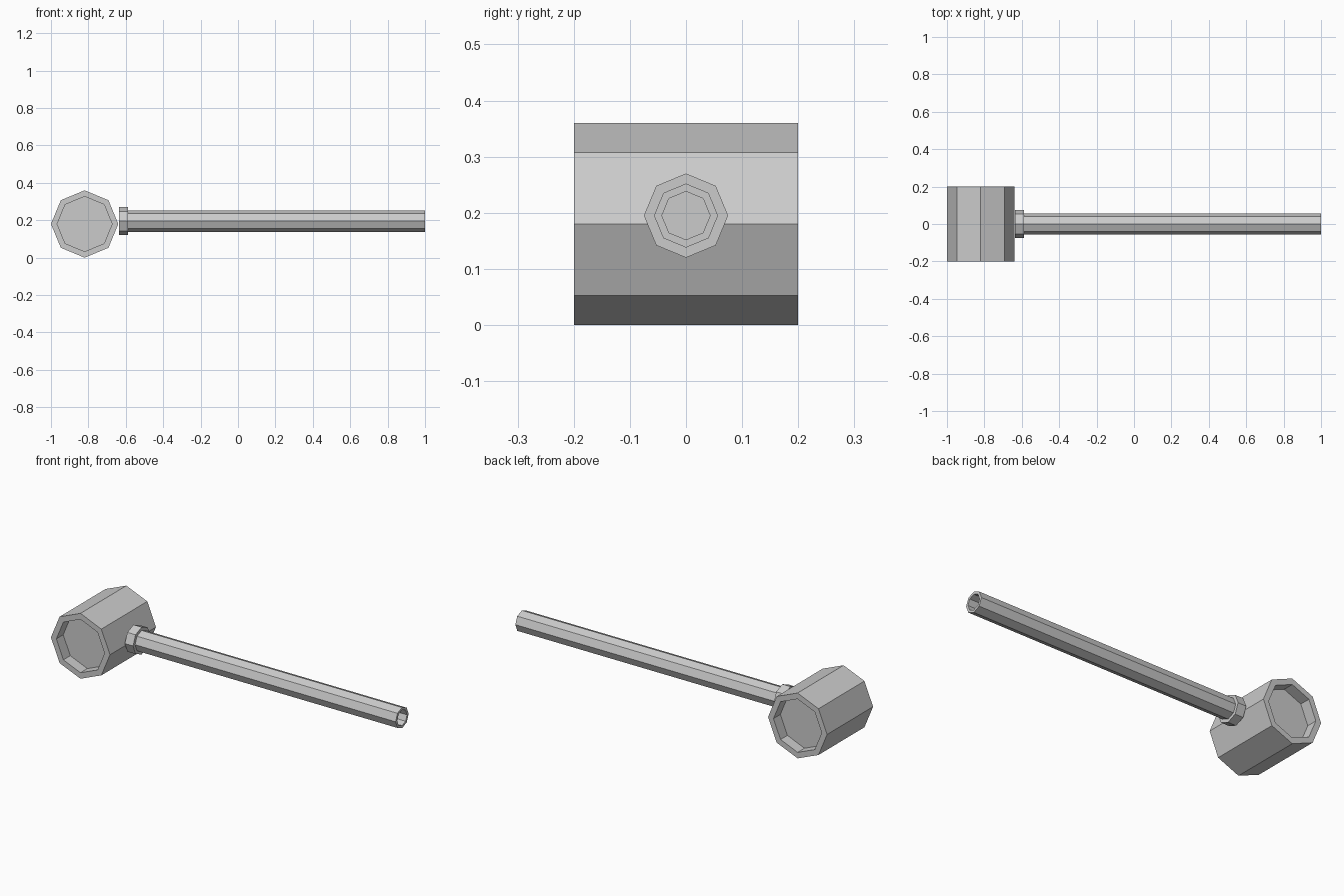
import bpy, bmesh, math
from mathutils import Vector

if "Cube" in bpy.data.objects:
    bpy.data.objects.remove(bpy.data.objects["Cube"])


def lathe(name, axis, origin, profile):
    """Eight-sided solid: rings of (position along axis, radius), capped at both ends."""
    bm = bmesh.new()
    rings = []
    for t, r in profile:
        ring = []
        for i in range(8):
            a = i * math.pi / 4
            u, v = r * math.cos(a), r * math.sin(a)
            p = (t, u, v) if axis == 'X' else (u, t, v)
            ring.append(bm.verts.new(Vector(origin) + Vector(p)))
        rings.append(ring)
    for a, b in zip(rings, rings[1:]):
        for i in range(8):
            j = (i + 1) % 8
            bm.faces.new((a[i], a[j], b[j], b[i]))
    bm.faces.new(rings[0])
    bm.faces.new(rings[-1])
    bmesh.ops.recalc_face_normals(bm, faces=bm.faces)
    me = bpy.data.meshes.new(name)
    bm.to_mesh(me)
    bm.free()
    ob = bpy.data.objects.new(name, me)
    bpy.context.collection.objects.link(ob)
    return ob


# Mallet head with a recessed face at each end
lathe("mallet_head", 'Y', (-0.82, 0, 0.18),
      [(-0.14, 0.147), (-0.2, 0.147), (-0.2, 0.18), (0.2, 0.18), (0.2, 0.147), (0.14, 0.147)])

# Collar where the handle meets the head
lathe("collar", 'X', (0, 0, 0.195), [(-0.637, 0.075), (-0.587, 0.075)])

# Handle with a hollow end
lathe("handle", 'X', (0, 0, 0.195), [(-0.6, 0.057), (1.0, 0.057), (1.0, 0.043), (0.9, 0.043)])
